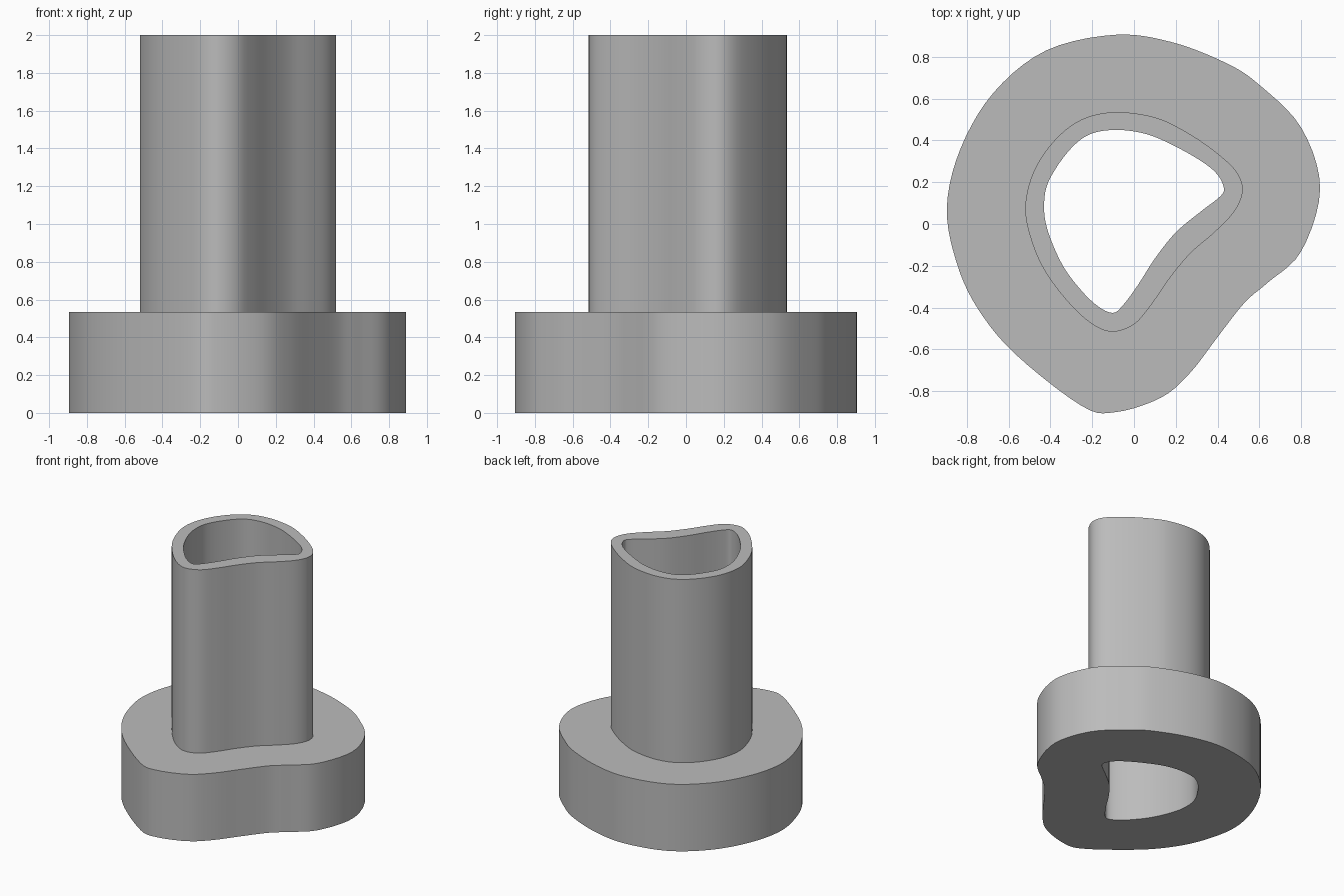
import bpy
import bmesh
import math
from mathutils import Vector

default_cube = bpy.data.objects.get("Cube")
if default_cube:
    bpy.data.objects.remove(default_cube, do_unlink=True)

STEPS = 5
FLANGE_TOP = 0.535
TUBE_TOP = 2.0

# Matching control points of the three closed outlines, counter-clockwise from the back
flange_outline = [
    (-.09, .905), (-.42, .83), (-.67, .63), (-.83, .36), (-.895, .08), (-.85, -.18), (-.75, -.4),
    (-.57, -.62), (-.25, -.87), (-.09, -.9), (.13, -.83), (.27, -.71), (.4, -.54), (.53, -.375),
    (.64, -.28), (.8, -.13), (.89, .17), (.8, .46), (.6, .665), (.44, .77), (.18, .87)]
tube_outline = [
    (-.09, .535), (-.25, .5), (-.38, .4), (-.48, .25), (-.52, .08), (-.49, -.08), (-.42, -.235),
    (-.3, -.39), (-.19, -.485), (-.1, -.515), (0, -.48), (.08, -.39), (.17, -.26), (.27, -.14),
    (.385, -.04), (.48, .06), (.52, .16), (.49, .25), (.39, .345), (.25, .44), (.1, .51)]
bore_outline = [
    (-.09, .45), (-.22, .425), (-.32, .34), (-.41, .2), (-.43, .08), (-.41, -.04), (-.34, -.2),
    (-.25, -.32), (-.17, -.395), (-.1, -.425), (-.05, -.385), (.02, -.29), (.1, -.165), (.2, -.04),
    (.32, .06), (.41, .13), (.43, .17), (.4, .235), (.33, .295), (.2, .37), (.06, .43)]


def smooth_loop(points):
    """Closed spline through the control points."""
    pts = [Vector(p) for p in points]
    count = len(pts)
    result = []
    for i in range(count):
        a, b, c, d = (pts[(i + k - 1) % count] for k in range(4))
        for s in range(STEPS):
            t = s / STEPS
            result.append(b + (c - a) * t / 2
                          + (a * 2 - b * 5 + c * 4 - d) * t ** 2 / 2
                          + (b * 3 - a - c * 3 + d) * t ** 3 / 2)
    return result


def add_ring(bm, outline, height):
    return [bm.verts.new((p.x, p.y, height)) for p in outline]


flange, tube, bore = map(smooth_loop, (flange_outline, tube_outline, bore_outline))

# Closed cross-section: bore, underside, flange wall, flange top, tube wall, rim
bm = bmesh.new()
rings = [
    add_ring(bm, bore, 0),
    add_ring(bm, flange, 0),
    add_ring(bm, flange, FLANGE_TOP),
    add_ring(bm, tube, FLANGE_TOP),
    add_ring(bm, tube, TUBE_TOP),
    add_ring(bm, bore, TUBE_TOP),
]
for lower, upper in zip(rings, rings[1:] + rings[:1]):
    for i in range(len(lower)):
        j = (i + 1) % len(lower)
        bm.faces.new((lower[i], lower[j], upper[j], upper[i]))
bmesh.ops.recalc_face_normals(bm, faces=bm.faces)

mesh = bpy.data.meshes.new("flanged_tube")
bm.to_mesh(mesh)
bm.free()
body = bpy.data.objects.new("flanged_tube", mesh)
bpy.context.collection.objects.link(body)

# Plain grey
grey = bpy.data.materials.new("plain_grey")
grey.use_nodes = True
colour = (0.5, 0.5, 0.5, 1)
grey.diffuse_color = colour
grey.node_tree.nodes["Principled BSDF"].inputs["Base Color"].default_value = colour
mesh.materials.append(grey)

bpy.context.view_layer.objects.active = body
body.select_set(True)
bpy.ops.object.shade_smooth_by_angle(angle=math.radians(30))
